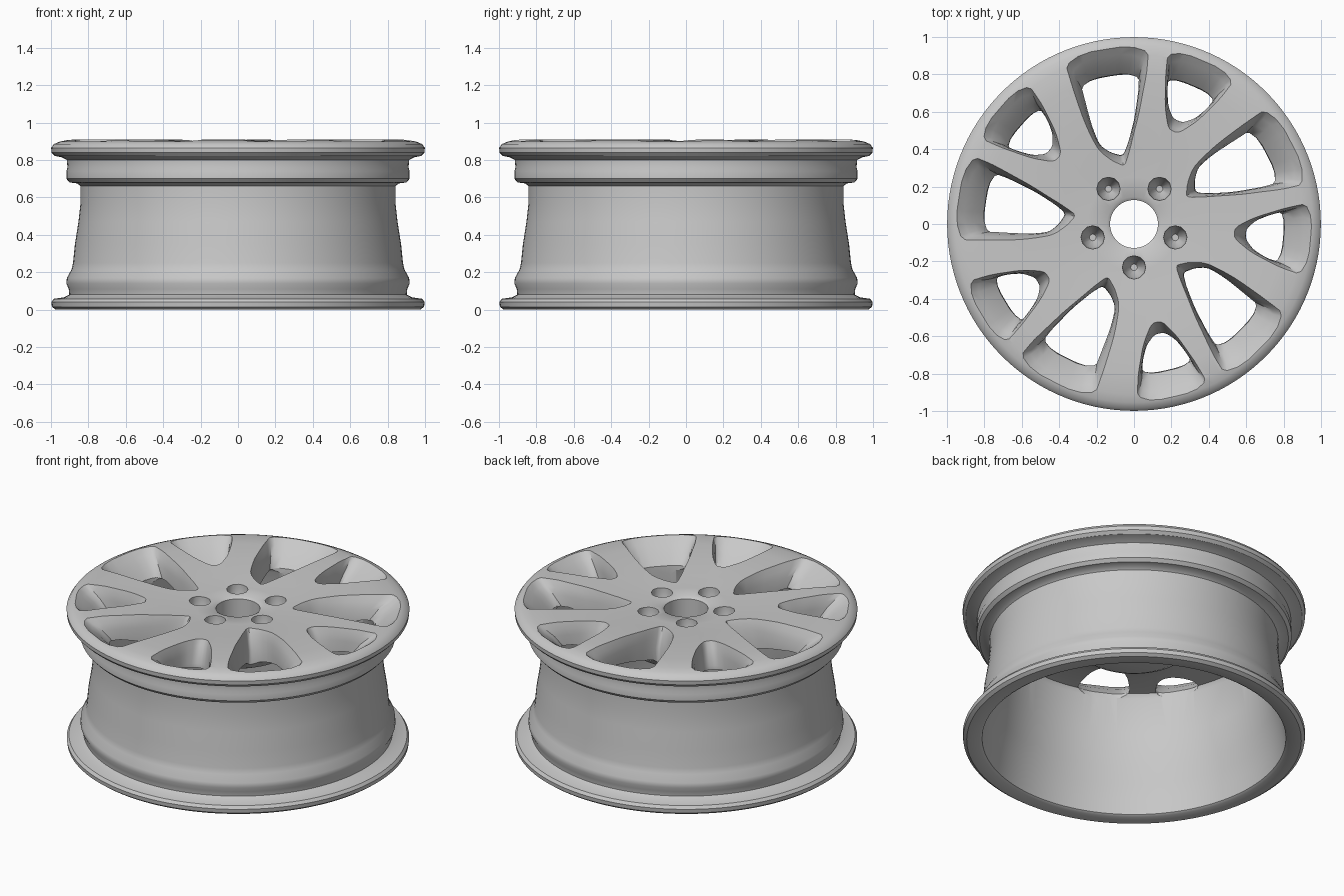
import bpy, bmesh, math

cube = bpy.data.objects.get("Cube")
if cube:
    bpy.data.objects.remove(cube, do_unlink=True)

metal = bpy.data.materials.new("satin grey metal")
metal.use_nodes = True
GREY = (0.58, 0.58, 0.58, 1)
metal.diffuse_color = GREY
bsdf = metal.node_tree.nodes["Principled BSDF"]
bsdf.inputs["Base Color"].default_value = GREY
bsdf.inputs["Roughness"].default_value = 0.6


def polar(r, degrees, z):
    a = math.radians(degrees)
    return (r * math.cos(a), r * math.sin(a), z)


def bridge(bm, a, b):
    n = len(a)
    for i in range(n):
        bm.faces.new((a[i], a[(i + 1) % n], b[(i + 1) % n], b[i]))


def finish(bm, name):
    bmesh.ops.recalc_face_normals(bm, faces=bm.faces[:])
    mesh = bpy.data.meshes.new(name)
    bm.to_mesh(mesh)
    bm.free()
    obj = bpy.data.objects.new(name, mesh)
    obj.data.materials.append(metal)
    bpy.context.collection.objects.link(obj)
    return obj


def lathe(name, profile, segments=120):
    bm = bmesh.new()
    rings = [[bm.verts.new(polar(r, 360 * s / segments, z)) for r, z in profile]
             for s in range(segments)]
    for s in range(segments):
        bridge(bm, rings[s], rings[(s + 1) % segments])
    return finish(bm, name)


def rounded(points, passes=2):
    # Corner cutting softens an outline
    for _ in range(passes):
        out = []
        for (r0, a0), (r1, a1) in zip(points, points[1:] + points[:1]):
            out += [(r0 * .8 + r1 * .2, a0 * .8 + a1 * .2),
                    (r0 * .2 + r1 * .8, a0 * .2 + a1 * .8)]
        points = out
    return points


def add_loft(bm, rings):
    loops = [[bm.verts.new(co) for co in ring] for ring in rings]
    for a, b in zip(loops, loops[1:]):
        bridge(bm, a, b)
    bm.faces.new(loops[0])
    bm.faces.new(loops[-1])


# Height, outer radius, angular spread and inward tip shift of each window level
LEVELS = [(.95, .99, 1.18, -.03), (.9, .95, 1.07, -.01), (.87, .91, .99, .01),
          (.83, .86, .93, .025), (.77, .805, .89, .05), (.5, .785, .87, .06)]


def add_window(bm, outline, axis):
    inner = min(r for r, a in outline)
    outer = max(r for r, a in outline)
    rings = []
    for z, r_max, spread, shift in LEVELS:
        tip = inner + shift
        scale = (r_max - tip) / (outer - inner)
        rings.append([polar(tip + (r - inner) * scale, axis + a * spread, z)
                      for r, a in outline])
    add_loft(bm, rings)


# Wheel body: bore, hub back, spoke back, inner barrel, flanges, outer barrel, face
profile = [
    (.128, .62), (.28, .61), (.32, .63), (.40, .70), (.55, .735), (.72, .765),
    (.785, .765), (.80, .74), (.81, .5), (.83, .3), (.855, .2), (.87, .1), (.885, .01),
    (.90, 0), (.975, 0), (.995, .015), (.998, .04), (.985, .058), (.93, .066),
    (.902, .08), (.905, .11), (.918, .14), (.915, .17), (.89, .215), (.882, .25),
    (.872, .35), (.853, .47), (.842, .57), (.842, .66), (.86, .675), (.90, .68),
    (.918, .70), (.918, .74), (.912, .76), (.915, .80), (.945, .815), (.98, .822),
    (.997, .84), (.999, .865), (.985, .885), (.955, .898), (.91, .908), (.8, .911),
    (.6, .906), (.4, .893), (.25, .882), (.145, .88), (.128, .868),
]
wheel = lathe("wheel_body", profile)

# Cutters: a broad and a narrow window per spoke pair, and a blind bolt seat
broad = rounded([(.31, -2), (.41, -8), (.58, -12.5), (.8, -14.5), (.95, -14.5),
                 (.95, 11), (.8, 12), (.58, 14), (.44, 14), (.36, 8)])
narrow = rounded([(.55, -3), (.65, -8), (.8, -10.5), (.95, -11),
                  (.95, 11), (.8, 10), (.65, 7.5), (.55, 3)])
cut = bmesh.new()
for k in range(5):
    turn = 72 * k
    add_window(cut, broad, 29 + turn)
    add_window(cut, narrow, 67 + turn)
    cx, cy, _ = polar(.232, 54 + turn, 0)
    seat = []
    for radius, z in ((.064, .95), (.062, .86), (.054, .80), (.018, .73)):
        circle = [polar(radius, 30 * i, z) for i in range(12)]
        seat.append([(x + cx, y + cy, h) for x, y, h in circle])
    add_loft(cut, seat)
cutter = finish(cut, "opening_cutter")
cutter.hide_render = True

boolean = wheel.modifiers.new("openings", 'BOOLEAN')
boolean.operation = 'DIFFERENCE'
boolean.solver = 'EXACT'
boolean.use_self = True
boolean.object = cutter
bpy.ops.object.select_all(action='DESELECT')
bpy.context.view_layer.objects.active = wheel
wheel.select_set(True)
bpy.ops.object.modifier_apply(modifier=boolean.name)
bpy.data.objects.remove(cutter, do_unlink=True)
bpy.ops.object.shade_smooth_by_angle(angle=math.radians(35))
